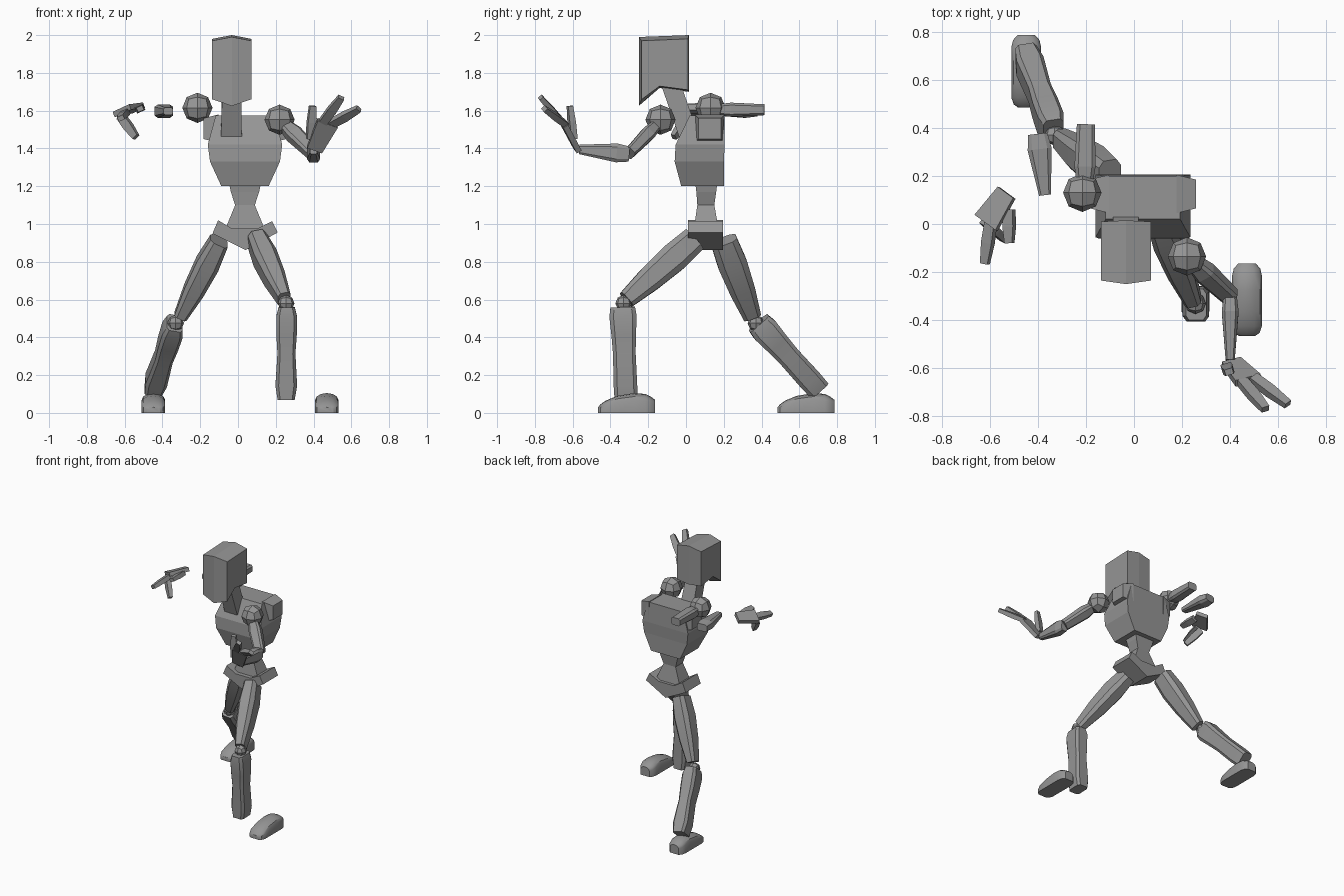
import bpy
import bmesh
import math
from mathutils import Vector

cube = bpy.data.objects.get("Cube")
if cube:
    bpy.data.objects.remove(cube, do_unlink=True)

grey = bpy.data.materials.new("plain_grey")
grey.use_nodes = True
COLOUR = (0.3, 0.3, 0.3, 1)
grey.diffuse_color = COLOUR
grey.node_tree.nodes["Principled BSDF"].inputs["Base Color"].default_value = COLOUR


def finish(name, bm, smooth=None):
    """Turn a bmesh into a named object with the shared material."""
    bmesh.ops.recalc_face_normals(bm, faces=bm.faces)
    mesh = bpy.data.meshes.new(name)
    bm.to_mesh(mesh)
    bm.free()
    mesh.materials.append(grey)
    obj = bpy.data.objects.new(name, mesh)
    bpy.context.collection.objects.link(obj)
    if smooth:
        bpy.ops.object.select_all(action='DESELECT')
        obj.select_set(True)
        bpy.context.view_layer.objects.active = obj
        bpy.ops.object.shade_smooth_by_angle(angle=math.radians(smooth))
    return obj


def loft(name, rings, smooth=None):
    """Skin a list of point rings and cap both ends."""
    bm = bmesh.new()
    loops = [[bm.verts.new(p) for p in ring] for ring in rings]
    count = len(loops[0])
    for low, high in zip(loops, loops[1:]):
        for i in range(count):
            j = (i + 1) % count
            bm.faces.new((low[i], low[j], high[j], high[i]))
    bm.faces.new(loops[0])
    bm.faces.new(loops[-1])
    return finish(name, bm, smooth)


def section(width, depth, cut):
    """Rectangle outline, with corners cut when cut is above zero."""
    w, d = width / 2, depth / 2
    if not cut:
        return [(-w, -d), (w, -d), (w, d), (-w, d)]
    m, n = w * (1 - cut), d * (1 - cut)
    return [(-m, -d), (m, -d), (w, -n), (w, n),
            (m, d), (-m, d), (-w, n), (-w, -n)]


def limb(name, start, end, stations, across=(1, 0, 0), cut=0, smooth=None):
    """Tapered bar; stations hold (fraction, width, depth)."""
    start, end = Vector(start), Vector(end)
    axis = (end - start).normalized()
    u = Vector(across)
    u = (u - axis * u.dot(axis)).normalized()
    v = axis.cross(u)
    rings = []
    for t, width, depth in stations:
        centre = start.lerp(end, t)
        rings.append([centre + u * a + v * b
                      for a, b in section(width, depth, cut)])
    return loft(name, rings, smooth)


def ball(name, centre, radius):
    """Rounded cube used for the joints."""
    bm = bmesh.new()
    bmesh.ops.create_cube(bm, size=2)
    bmesh.ops.subdivide_edges(bm, edges=bm.edges[:], cuts=1, use_grid_fill=True)
    for vert in bm.verts:
        vert.co = Vector(centre) + vert.co.normalized() * radius
    return finish(name, bm)


# Head: shallow wedge with a ridge down the middle
HEAD_X, HEAD_HALF = -0.033, 0.104
side = [(-.235, 1.66), (-.14, 1.73), (.01, 1.71), (.01, 1.98), (-.235, 1.97)]
ridge = [(-.25, 1.625), (-.14, 1.72), (.015, 1.7), (.015, 2), (-.25, 1.99)]
loft("head", [[(HEAD_X + s * HEAD_HALF, y, z) for y, z in outline]
              for s, outline in ((-1, side), (0, ridge), (1, side))])
limb("neck", (-.035, .01, 1.48), (-.033, -.08, 1.74),
     [(0, .11, .1), (1, .1, .1)])

# Torso: stacked rings of (height, half width, front, back)
BODY_X = 0.037
chest = [(1.2, .125, -.025, .2), (1.33, .185, -.06, .2),
         (1.42, .197, -.055, .205), (1.575, .155, .02, .2)]
loft("torso", [[(BODY_X - w, f, z), (BODY_X + w, f, z),
                (BODY_X + w, b, z), (BODY_X - w, b, z)]
               for z, w, f, b in chest])
for label, s in (("left", 1), ("right", -1)):
    limb(label + "_shoulder_socket", (BODY_X + s * .14, .125, 1.505),
         (BODY_X + s * .22, .125, 1.505), [(0, .16, .15), (1, .12, .11)],
         across=(0, 1, 0))

# Waist and pelvis
waist = [(1.21, .083, .05, .165), (1.17, .075, .055, .16),
         (1.1, .052, .06, .15), (.96, .11, .04, .175)]
loft("waist", [[(BODY_X - w, f, z), (BODY_X + w, f, z),
                (BODY_X + w, b, z), (BODY_X - w, b, z)]
               for z, w, f, b in waist])
hip_outline = [(-.105, 1.02), (-.135, .95), (.04, .862), (.21, .955),
               (.18, 1.015), (.1, .975), (-.03, .975)]
loft("pelvis", [[(x, y, z) for x, z in hip_outline] for y in (.01, .195)])

# Legs
THIGH = [(0, .1, .14), (.3, .125, .155), (.65, .11, .135), (1, .07, .095)]
SHIN = [(0, .085, .13), (.1, .11, .145), (.3, .108, .13),
        (.5, .095, .12), (.85, .115, .125), (1, .09, .12)]
legs = {
    "left": ((.1, .04, .915), (.245, -.315, .6), (.255, -.33, .58),
             (.258, -.335, .56), (.255, -.318, .07)),
    "right": ((-.1, .2, .91), (-.305, .35, .51), (-.33, .37, .475),
              (-.335, .385, .475), (-.45, .705, .12)),
}
for label, (hip, thigh_end, knee, shin_top, ankle) in legs.items():
    limb(label + "_thigh", hip, thigh_end, THIGH, cut=.4, smooth=25)
    ball(label + "_knee", knee, .044)
    limb(label + "_shin", shin_top, ankle, SHIN, cut=.3, smooth=25)

# Feet: flat soles with a domed top, (distance from toe, half width, height)
FOOT = [(0, .035, .03), (.012, .052, .045), (.04, .062, .065),
        (.1, .062, .09), (.19, .062, .105), (.25, .062, .1),
        (.28, .055, .085), (.3, .037, .07)]


def foot(name, x, toe):
    rings = []
    for along, half, height in FOOT:
        ring = [(x - half, toe + along, 0), (x + half, toe + along, 0)]
        for step in range(7):
            angle = math.pi * step / 6
            ring.append((x + half * math.cos(angle), toe + along,
                         height * (.65 + .35 * math.sin(angle))))
        rings.append(ring)
    loft(name, rings, smooth=35)


foot("left_foot", .47, -.465)
foot("right_foot", -.448, .485)

# Arms
UPPER = [(0, .07, .06), (.25, .088, .075), (1, .075, .058)]
FORE = [(0, .08, .055), (.25, .1, .07), (1, .05, .038)]
UP, ACROSS = (0, 0, 1), (1, 0, 0)
arms = {
    "left": ((.22, -.135, 1.552), (.26, -.17, 1.51), (.4, -.3, 1.375),
             (.4, -.3, 1.37), (.4, -.565, 1.395), UP),
    "right": ((-.215, .13, 1.615), (-.205, .18, 1.605), (-.2, .415, 1.605),
              (-.4, .375, 1.597), (-.37, .12, 1.597), ACROSS),
}
for label, (joint, top, low, elbow, wrist, across) in arms.items():
    ball(label + "_shoulder", joint, .08)
    limb(label + "_upper_arm", top, low, UPPER, cut=.35)
    limb(label + "_forearm", elbow, wrist, FORE, across=across, cut=.35)

# Hands: a palm plate, two fingers and a thumb
PALM = [(0, .085, .03), (1, .115, .03)]
FINGER = [(0, .045, .032), (.5, .048, .034), (1, .034, .026)]
hands = {
    "left": ((.11, .04, -.06), {
        "palm": ((.405, -.575, 1.395), (.475, -.65, 1.535)),
        "outer_finger": ((.495, -.64, 1.53), (.64, -.75, 1.61)),
        "inner_finger": ((.45, -.655, 1.54), (.547, -.77, 1.67)),
        "thumb": ((.385, -.595, 1.45), (.395, -.615, 1.625))}),
    "right": ((.09, -.055, .04), {
        "palm": ((-.53, .13, 1.615), (-.615, .005, 1.6)),
        "outer_finger": ((-.595, .01, 1.59), (-.62, -.165, 1.56)),
        "inner_finger": ((-.62, .01, 1.57), (-.54, -.065, 1.46)),
        "thumb": ((-.52, .06, 1.61), (-.518, -.08, 1.61))}),
}
for label, (across, pieces) in hands.items():
    for piece, (start, end) in pieces.items():
        shape = PALM if piece == "palm" else FINGER
        limb(label + "_" + piece, start, end, shape, across=across)
